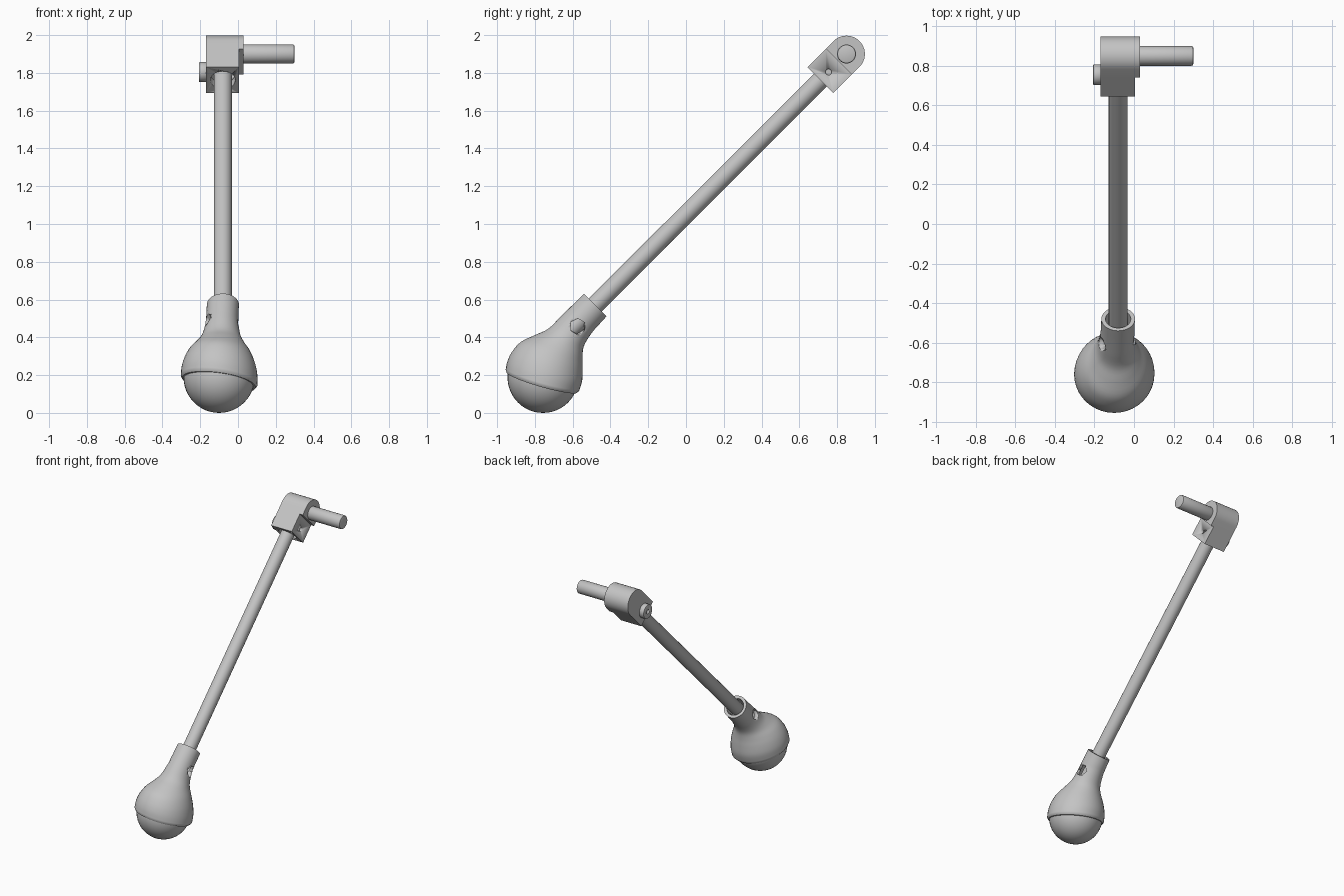
import bpy, bmesh, math
from mathutils import Vector, Matrix

old = bpy.data.objects.get("Cube")
if old:
    bpy.data.objects.remove(old)

grey = bpy.data.materials.new("light_grey")
grey.use_nodes = True
grey.diffuse_color = (0.55, 0.55, 0.55, 1)
grey.node_tree.nodes["Principled BSDF"].inputs["Base Color"].default_value = (0.55, 0.55, 0.55, 1)

X = Vector((1, 0, 0))
ALONG = Vector((0, 1, 1)).normalized()     # shaft direction
UP = Vector((0, -1, 1)).normalized()       # upper side of the shaft
ROD_X = -0.08
PIVOT = Vector((0, 0.85, 1.9))


def finish(bm, name, angle=30):
    bmesh.ops.recalc_face_normals(bm, faces=bm.faces[:])
    mesh = bpy.data.meshes.new(name)
    bm.to_mesh(mesh)
    bm.free()
    mesh.materials.append(grey)
    ob = bpy.data.objects.new(name, mesh)
    bpy.context.collection.objects.link(ob)
    bpy.ops.object.select_all(action='DESELECT')
    ob.select_set(True)
    bpy.context.view_layer.objects.active = ob
    bpy.ops.object.shade_smooth_by_angle(angle=math.radians(angle))
    return ob


def cylinder(name, a, b, r, n=32, bevel=0):
    a, b = Vector(a), Vector(b)
    bm = bmesh.new()
    rot = (b - a).to_track_quat('Z', 'Y').to_matrix().to_4x4()
    bmesh.ops.create_cone(bm, cap_ends=True, segments=n, radius1=r, radius2=r,
                          depth=(b - a).length, matrix=Matrix.Translation((a + b) / 2) @ rot)
    if bevel:
        rims = [e for e in bm.edges if any(len(f.verts) > 4 for f in e.link_faces)]
        bmesh.ops.bevel(bm, geom=rims, offset=bevel, segments=2, affect='EDGES', profile=0.5)
    return finish(bm, name)


def cut(ob, cutter):
    m = ob.modifiers.new("cut", 'BOOLEAN')
    m.operation = 'DIFFERENCE'
    m.solver = 'EXACT'
    m.object = cutter
    cutter.hide_render = True
    cutter.hide_set(True)


def prism(name, outline, x0, x1):
    """Extrude an outline of (along, up) offsets from the pivot across x."""
    bm = bmesh.new()
    pts = [PIVOT + ALONG * s + UP * t for s, t in outline]
    face = bm.faces.new([bm.verts.new(p + X * x0) for p in pts])
    new = bmesh.ops.extrude_face_region(bm, geom=[face])["geom"]
    bmesh.ops.translate(bm, vec=X * (x1 - x0), verts=[v for v in new if isinstance(v, bmesh.types.BMVert)])
    return finish(bm, name)


# Bent socket: sections as (upper y, z, lower y, z, half width, sideways tilt)
SECTIONS = [
    (-0.955, 0.228, -0.565, 0.118, 0.203, 0.13),
    (-0.945, 0.275, -0.549, 0.175, 0.200, 0.12),
    (-0.92, 0.325, -0.547, 0.24, 0.185, 0.10),
    (-0.875, 0.375, -0.548, 0.295, 0.158, 0.08),
    (-0.80, 0.412, -0.543, 0.345, 0.122, 0.05),
    (-0.73, 0.445, -0.523, 0.388, 0.100, 0.03),
    (-0.665, 0.508, -0.488, 0.437, 0.088, 0.01),
    (-0.60, 0.572, -0.46, 0.468, 0.085, 0.0),
    (-0.54, 0.632, -0.42, 0.512, 0.085, 0.0)]


def spline(a, b, c, d, t):
    return tuple(0.5 * (2 * q + (r - p) * t + (2 * p - 5 * q + 4 * r - s) * t * t
                        + (3 * q - p - 3 * r + s) * t ** 3) for p, q, r, s in zip(a, b, c, d))


rings = []
last = len(SECTIONS) - 1
for i in range(last):
    quad = [SECTIONS[min(max(i + k, 0), last)] for k in (-1, 0, 1, 2)]
    rings += [spline(*quad, k / 4) for k in range(4)]
rings.append(SECTIONS[-1])

loops = []
for i, (uy, uz, ly, lz, w, tilt) in enumerate(rings):
    mid = Vector((-0.1 + 0.02 * i / (len(rings) - 1), (uy + ly) / 2, (uz + lz) / 2))
    loops.append((mid, Vector((0, uy - ly, uz - lz)) / 2, Vector((w, 0, -tilt * w))))
mouth = loops[-1][0]
mid, a, b = loops[0]
down = a.cross(b).normalized()
down *= -math.copysign(1, down.z)
loops = [(mid + down * 0.012, a * 0.85, b * 0.85), (mid + down * 0.012, a * 0.96, b * 0.96)] + loops
# hollow of the neck
loops += [(mouth, UP * 0.064, X * 0.064), (mouth - ALONG * 0.2, UP * 0.064, X * 0.064)]

N = 40
bm = bmesh.new()
grid = [[bm.verts.new(c + u * math.cos(j * math.tau / N) + v * math.sin(j * math.tau / N))
         for j in range(N)] for c, u, v in loops]
for p, q in zip(grid, grid[1:]):
    for j in range(N):
        k = (j + 1) % N
        bm.faces.new((p[j], p[k], q[k], q[j]))
bm.faces.new(grid[0])
bm.faces.new(grid[-1])
socket = finish(bm, "socket", 40)

# Bolt hole: hexagonal on one side, round on the other
centre = Vector((ROD_X, -0.588, 0.472))
skew = (X - UP * 0.28).normalized()
cut(socket, cylinder("hex_cutter", centre, centre + skew * 0.2, 0.043, 6))
cut(socket, cylinder("round_cutter", centre, centre - skew * 0.2, 0.036, 24))

# Ball foot
bm = bmesh.new()
bmesh.ops.create_uvsphere(bm, u_segments=40, v_segments=24, radius=0.188,
                          matrix=Matrix.Translation((-0.1, -0.757, 0.188)))
finish(bm, "ball_foot")

# Shaft
top = PIVOT + X * ROD_X
cylinder("shaft", mouth - ALONG * 0.19, top - ALONG * 0.1, 0.048, 20)

# Head block: rounded eye and narrower clamp
R = 0.097
arc = [(R * math.cos(t), R * math.sin(t)) for t in (math.pi * (k / 24 - 0.5) for k in range(25))]
eye = prism("head_eye", [(-0.058, -R)] + arc + [(-0.058, R)], -0.17, 0.03)
clamp = prism("head_clamp", [(-0.195, -R), (-0.058, -R), (-0.058, R), (-0.195, R)], -0.17, 0.005)
cut(clamp, cylinder("shaft_recess_cutter", top - ALONG * 0.3, top - ALONG * 0.15, 0.066))

# Pivot pin and clamp screw
cylinder("pivot_pin", PIVOT + X * 0.0, PIVOT + X * 0.3, 0.05, 32, 0.009)
screw = PIVOT - ALONG * 0.135
head = cylinder("screw_head", screw - X * 0.207, screw - X * 0.165, 0.053, 32, 0.005)
cut(head, cylinder("screw_socket_cutter", screw - X * 0.25, screw - X * 0.185, 0.016, 16))
cut(clamp, cylinder("screw_hole_cutter", screw - X * 0.02, screw + X * 0.05, 0.016, 16))
